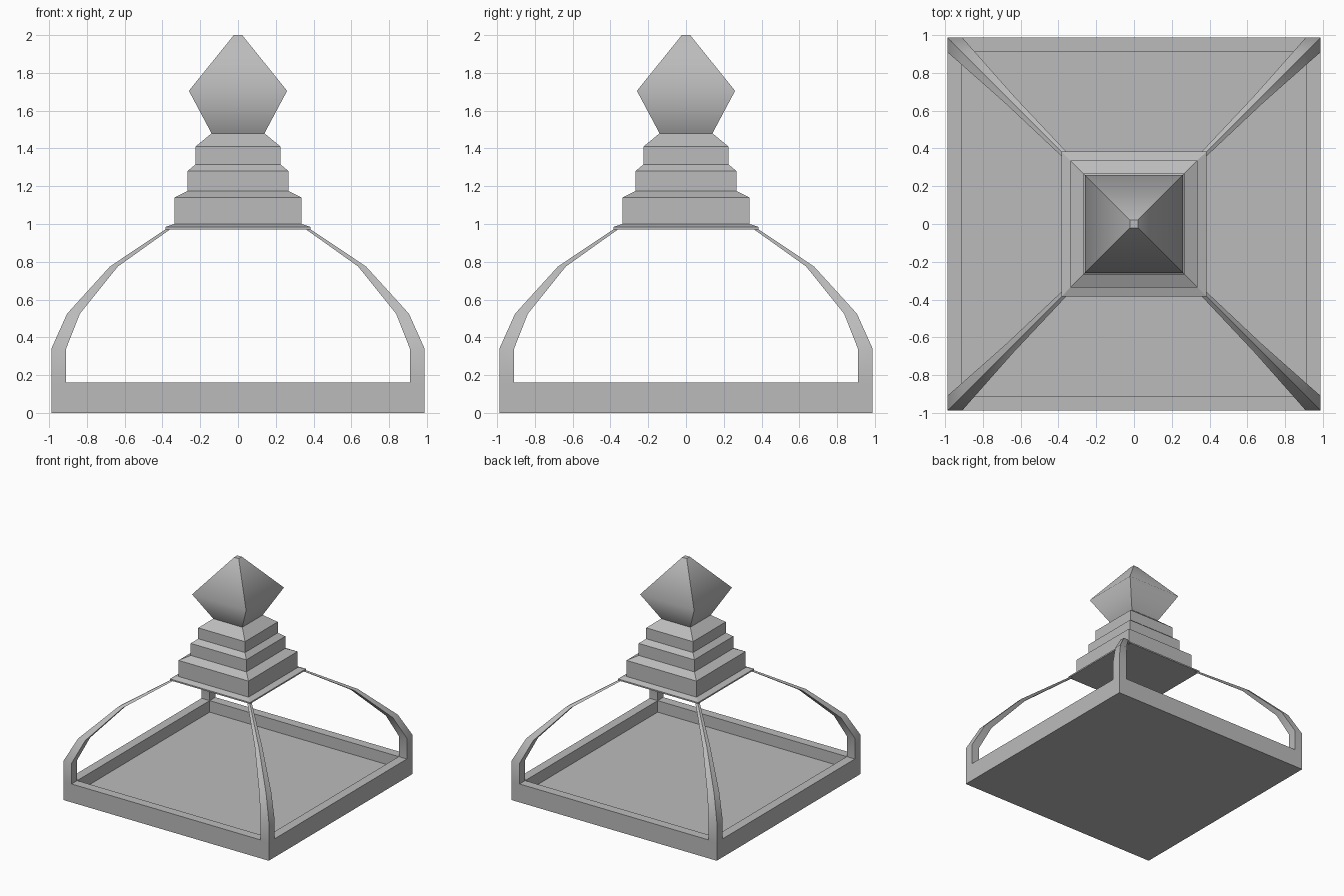
import bpy
import bmesh

cube = bpy.data.objects.get("Cube")
if cube:
    bpy.data.objects.remove(cube, do_unlink=True)

grey = bpy.data.materials.new("stone grey")
grey.use_nodes = True
colour = (0.5, 0.5, 0.5, 1)
grey.diffuse_color = colour
grey.node_tree.nodes["Principled BSDF"].inputs["Base Color"].default_value = colour


def loft(name, rings, smooth=False):
    """Skin four-point rings and cap both ends; smooth runs keep their long edges crisp."""
    bm = bmesh.new()
    loops = [[bm.verts.new(p) for p in ring] for ring in rings]
    for a, b in zip(loops, loops[1:]):
        for i in range(4):
            j = (i + 1) % 4
            face = bm.faces.new((a[i], a[j], b[j], b[i]))
            face.smooth = smooth
    bm.faces.new(loops[0])
    bm.faces.new(loops[-1])
    bmesh.ops.recalc_face_normals(bm, faces=bm.faces)
    for ring in loops:
        inner_ring = ring is not loops[0] and ring is not loops[-1]
        members = set(ring)
        for edge in {e for v in ring for e in v.link_edges}:
            across = set(edge.verts) <= members
            edge.smooth = across and inner_ring
    mesh = bpy.data.meshes.new(name)
    bm.to_mesh(mesh)
    bm.free()
    mesh.materials.append(grey)
    obj = bpy.data.objects.new(name, mesh)
    bpy.context.collection.objects.link(obj)
    return obj


def square_rings(profile):
    corners = ((-1, -1), (1, -1), (1, 1), (-1, 1))
    return [[(r * x, r * y, z) for x, y in corners] for r, z in profile]


# Shallow tray base with a raised rim
loft("base_tray", square_rings([(0.988, 0), (0.988, 0.16), (0.91, 0.16), (0.91, 0.06)]))

# Stepped roof
loft("stepped_roof", square_rings([
    (0.385, 0.972), (0.385, 0.984), (0.337, 1.0), (0.337, 1.14), (0.268, 1.175),
    (0.268, 1.28), (0.225, 1.315), (0.225, 1.41), (0.14, 1.48)]))

# Pointed finial
loft("finial", square_rings([(0.14, 1.48), (0.26, 1.705), (0.022, 2.0)]), smooth=True)

# Four curved corner ribs, tapering towards the roof: outer reach, width, height
rib = [(0.988, 0.078, 0.16), (0.988, 0.078, 0.34), (0.905, 0.068, 0.525),
       (0.678, 0.042, 0.775), (0.372, 0.024, 0.98)]
for side, sx in (("left", 1), ("right", -1)):
    for end, sy in (("front", -1), ("back", 1)):
        rings = []
        for r, w, z in rib:
            n = r - w
            rings.append([(sx * x, sy * y, z) for x, y in ((r, r), (n, r), (n, n), (r, n))])
        loft(f"{end}_{side}_rib", rings, smooth=True)
